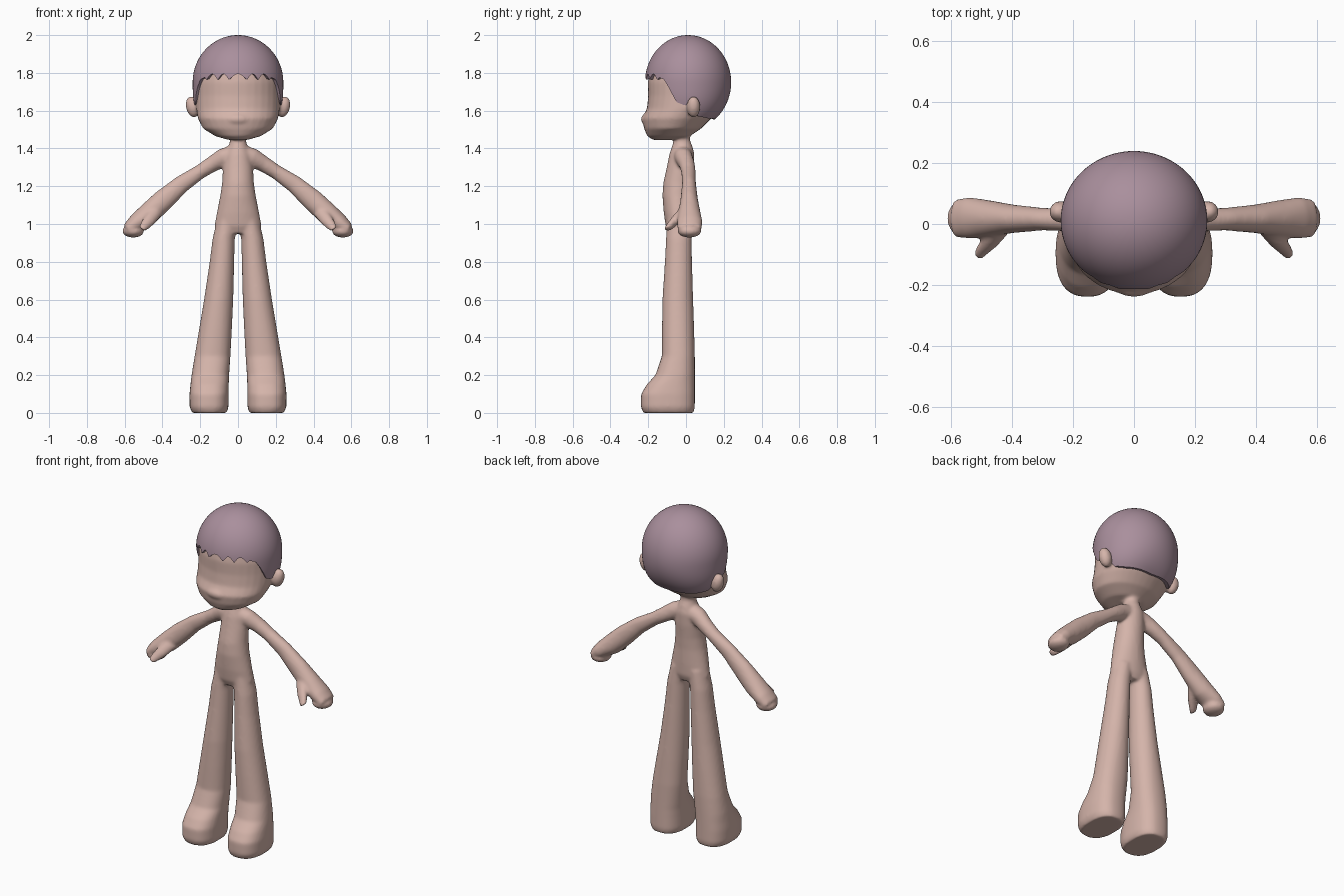
import bpy, bmesh, math
from mathutils import Vector, Matrix

if "Cube" in bpy.data.objects:
    bpy.data.objects.remove(bpy.data.objects["Cube"])


def material(name, rgb):
    m = bpy.data.materials.new(name)
    m.diffuse_color = (*rgb, 1)
    m.use_nodes = True
    m.node_tree.nodes["Principled BSDF"].inputs["Base Color"].default_value = m.diffuse_color
    return m


skin = material("skin", (0.66, 0.455, 0.40))
hair_mat = material("mauve hair", (0.40, 0.275, 0.335))


def sgnpow(v, p):
    return math.copysign(abs(v) ** p, v)


def loft(bm, rings, n=32):
    """Closed tube through rings given as (centre, u, v, squareness)."""
    loops = []
    for c, u, v, k in rings:
        angs = [2 * math.pi * i / n for i in range(n)]
        loops.append([bm.verts.new(c + u * sgnpow(math.cos(a), 2 / k) + v * sgnpow(math.sin(a), 2 / k))
                      for a in angs])
    for a, b in zip(loops, loops[1:]):
        for i in range(n):
            bm.faces.new((a[i], a[(i + 1) % n], b[(i + 1) % n], b[i]))
    bm.faces.new(loops[0][::-1])
    bm.faces.new(loops[-1])


def level(z, x0, x1, y0, y1, k=2.0):
    """Horizontal ring from its x and y extents."""
    return (Vector(((x0 + x1) / 2, (y0 + y1) / 2, z)),
            Vector(((x1 - x0) / 2, 0, 0)), Vector((0, (y1 - y0) / 2, 0)), k)


def blob(bm, loc, size, tilt=0.0):
    mat = Matrix.Translation(loc) @ Matrix.Rotation(tilt, 4, 'Y') @ Matrix.Diagonal((*size, 1))
    bmesh.ops.create_uvsphere(bm, u_segments=24, v_segments=14, radius=1, matrix=mat)


def limb(bm, side, pts):
    """Tube along a path: points are (x, y, z, radius in xz, radius in y)."""
    ps = [Vector((side * p[0], p[1], p[2])) for p in pts]
    rings = []
    for i, p in enumerate(pts):
        d = ps[min(i + 1, len(ps) - 1)] - ps[max(i - 1, 0)]
        u = Vector((-d.z, 0, d.x)).normalized()
        rings.append((ps[i], u * p[3], Vector((0, p[4], 0)), 2.0))
    loft(bm, rings)


bm = bmesh.new()

# Torso and neck: z, half width, front y, back y
torso = [(0.95, 0.10, -0.09, 0.015), (0.99, 0.125, -0.108, 0.03), (1.06, 0.112, -0.118, 0.032),
         (1.15, 0.094, -0.125, 0.032), (1.22, 0.084, -0.12, 0.036), (1.30, 0.08, -0.102, 0.043),
         (1.37, 0.07, -0.088, 0.045), (1.41, 0.052, -0.075, 0.035), (1.44, 0.042, -0.064, 0.022),
         (1.52, 0.042, -0.06, 0.02)]
loft(bm, [level(z, -w, w, f, b) for z, w, f, b in torso])

# Head with jutting jaw
head = [(1.445, 0.05, -0.175, -0.08), (1.465, 0.12, -0.205, 0.02), (1.505, 0.185, -0.222, 0.08),
        (1.56, 0.213, -0.232, 0.135), (1.61, 0.222, -0.207, 0.172), (1.68, 0.224, -0.2, 0.20),
        (1.75, 0.225, -0.202, 0.22), (1.85, 0.205, -0.185, 0.20), (1.92, 0.16, -0.14, 0.16),
        (1.965, 0.09, -0.08, 0.10)]
loft(bm, [level(z, -w, w, f, b) for z, w, f, b in head])
blob(bm, (0, -0.19, 1.555), (0.075, 0.05, 0.035))

for s in (-1, 1):
    # Ear
    blob(bm, (s * 0.24, 0.04, 1.62), (0.036, 0.036, 0.058), s * 0.25)

    # Leg and foot: z, inner x, outer x, front y, back y, squareness
    leg = [(0.0, 0.06, 0.243, -0.226, 0.04, 2.5), (0.03, 0.05, 0.256, -0.239, 0.047, 2.5),
           (0.1, 0.049, 0.257, -0.238, 0.047, 2.5), (0.15, 0.049, 0.252, -0.208, 0.047, 2.4),
           (0.2, 0.047, 0.246, -0.162, 0.047, 2.3), (0.3, 0.04, 0.23, -0.128, 0.047, 2.2),
           (0.45, 0.032, 0.205, -0.127, 0.043, 2.1), (0.6, 0.025, 0.18, -0.125, 0.038, 2.0),
           (0.8, 0.02, 0.15, -0.112, 0.032, 2.0), (0.92, 0.017, 0.135, -0.106, 0.03, 2.0),
           (1.03, 0.0, 0.11, -0.1, 0.025, 2.0)]
    loft(bm, [level(z, *sorted((s * i, s * o)), f, b, k) for z, i, o, f, b, k in leg])

    # Arm down to the knuckles
    limb(bm, s, [(0.02, -0.02, 1.37, 0.05, 0.05), (0.08, -0.012, 1.35, 0.05, 0.048),
                 (0.14, 0.005, 1.315, 0.042, 0.042), (0.20, 0.013, 1.277, 0.038, 0.038),
                 (0.30, 0.016, 1.21, 0.047, 0.037), (0.40, 0.017, 1.122, 0.058, 0.047),
                 (0.475, 0.018, 1.053, 0.058, 0.06), (0.54, 0.02, 1.005, 0.047, 0.068),
                 (0.585, 0.018, 0.972, 0.032, 0.062)])
    # Curled fingers
    blob(bm, (s * 0.555, 0.018, 0.962), (0.058, 0.064, 0.034))
    # Thumb
    limb(bm, s, [(0.43, -0.01, 1.07, 0.035, 0.03), (0.465, -0.05, 1.025, 0.034, 0.03),
                 (0.495, -0.082, 0.99, 0.027, 0.024), (0.508, -0.1, 0.972, 0.02, 0.02)])

bmesh.ops.recalc_face_normals(bm, faces=bm.faces)
mesh = bpy.data.meshes.new("body")
bm.to_mesh(mesh)
bm.free()
mesh.materials.append(skin)
body = bpy.data.objects.new("body", mesh)
bpy.context.collection.objects.link(body)
# Fuse the parts into one soft skin
rem = body.modifiers.new("fuse", 'REMESH')
rem.mode = 'VOXEL'
rem.voxel_size = 0.008
rem.use_smooth_shade = True
sm = body.modifiers.new("soften", 'SMOOTH')
sm.factor = 0.5
sm.iterations = 10


# Hair cap: rounded shell with a scalloped fringe and side locks
def hair_edge(deg):
    x = 0.24 * math.sin(math.radians(deg))
    if deg < 48:
        arch = math.cos(math.pi * x / 0.096) if x < 0.048 else math.sin(math.pi * (x - 0.048) / 0.06)
        return 1.762 + 0.032 * abs(arch)
    keys = [(48, 1.775), (56, 1.765), (63, 1.725), (74, 1.645), (84, 1.63), (96, 1.63),
            (106, 1.57), (125, 1.56), (180, 1.553)]
    for (a, za), (b, zb) in zip(keys, keys[1:]):
        if deg <= b:
            return za + (zb - za) * (deg - a) / (b - a)
    return keys[-1][1]


N, ROWS = 240, 28
bm = bmesh.new()
top = bm.verts.new((0, 0.011, 2.0))
cols = []
for i in range(N):
    a = 2 * math.pi * i / N
    deg = math.degrees(a)
    end = math.acos((hair_edge(min(deg, 360 - deg)) - 1.75) / 0.25)
    col = []
    for j in range(1, ROWS + 1):
        t = math.cos(end * j / ROWS)
        n = 2.0 if t > 0 else 2 + 0.9 * math.sin(a) ** 2
        r = (1 - abs(t) ** n) ** (1 / n)
        col.append(bm.verts.new((0.24 * r * math.sin(a), 0.011 - 0.228 * r * math.cos(a), 1.75 + 0.25 * t)))
    # Rim turned in to the scalp
    p = col[-1].co
    col.append(bm.verts.new((p.x * 0.88, 0.011 + (p.y - 0.011) * 0.88, p.z + 0.003)))
    cols.append(col)
for i in range(N):
    a, b = cols[i], cols[(i + 1) % N]
    bm.faces.new((top, a[0], b[0]))
    for j in range(ROWS):
        bm.faces.new((a[j], a[j + 1], b[j + 1], b[j]))
bmesh.ops.recalc_face_normals(bm, faces=bm.faces)
mesh = bpy.data.meshes.new("hair")
bm.to_mesh(mesh)
bm.free()
mesh.materials.append(hair_mat)
hair = bpy.data.objects.new("hair", mesh)
bpy.context.collection.objects.link(hair)
bpy.ops.object.select_all(action='DESELECT')
hair.select_set(True)
bpy.context.view_layer.objects.active = hair
bpy.ops.object.shade_smooth_by_angle(angle=math.radians(50))
